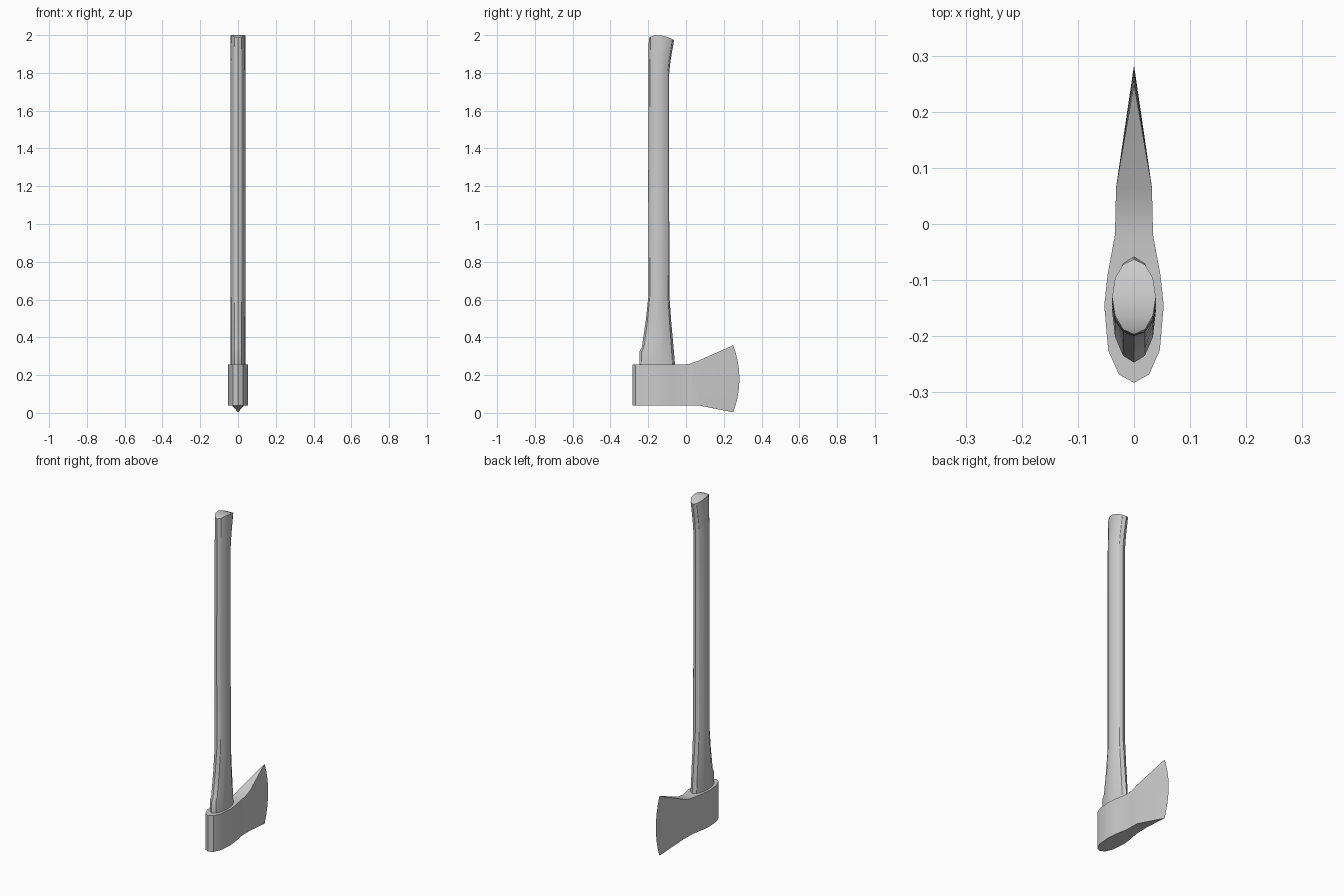
import bpy, math

cube = bpy.data.objects.get("Cube")
if cube:
    bpy.data.objects.remove(cube, do_unlink=True)

grey = bpy.data.materials.new("plain grey")
grey.use_nodes = True
colour = (0.6, 0.6, 0.6, 1)
grey.diffuse_color = colour
grey.node_tree.nodes["Principled BSDF"].inputs["Base Color"].default_value = colour


def make(name, verts, faces):
    mesh = bpy.data.meshes.new(name)
    mesh.from_pydata(verts, [], faces)
    mesh.validate()
    mesh.materials.append(grey)
    obj = bpy.data.objects.new(name, mesh)
    bpy.context.collection.objects.link(obj)
    bpy.ops.object.select_all(action='DESELECT')
    obj.select_set(True)
    bpy.context.view_layer.objects.active = obj
    bpy.ops.object.mode_set(mode='EDIT')
    bpy.ops.mesh.select_all(action='SELECT')
    bpy.ops.mesh.remove_doubles(threshold=0.0005)
    bpy.ops.mesh.normals_make_consistent(inside=False)
    bpy.ops.object.mode_set(mode='OBJECT')
    bpy.ops.object.shade_smooth_by_angle(angle=math.radians(30))
    return obj


# Axe head: stations from poll to cutting edge (y, half width, bottom, top)
stations = [(-0.283, 0, 0.04, 0.255), (-0.268, 0.027, 0.04, 0.255),
            (-0.225, 0.046, 0.04, 0.255), (-0.145, 0.053, 0.04, 0.255),
            (-0.09, 0.047, 0.04, 0.255), (-0.02, 0.034, 0.04, 0.255),
            (0.02, 0.033, 0.04, 0.26), (0.065, 0.032, 0.04, 0.276),
            (0.25, 0, 0.003, 0.358)]
ROWS = 8
verts, faces = [], []
for y, w, low, high in stations:
    for side in (1, -1):
        for r in range(ROWS + 1):
            t = r / ROWS
            bulge = 0.033 * (1 - (2 * t - 1) ** 2) if y > 0.2 else 0
            verts.append((side * w, y + bulge, low + (high - low) * t))
n = ROWS + 1
for s in range(len(stations) - 1):
    a, b = s * 2 * n, (s + 1) * 2 * n
    for r in range(ROWS):
        faces.append((a + r, b + r, b + r + 1, a + r + 1))
        faces.append((a + n + r, a + n + r + 1, b + n + r + 1, b + n + r))
    for r in (0, ROWS):
        faces.append((a + r, b + r, b + n + r, a + n + r))
make("axe_head", verts, faces)

# Handle: oval rings from the head to the grip end (z, front y, back y)
rings = [(0.24, -0.247, -0.057), (0.325, -0.247, -0.064),
         (0.347, -0.234, -0.066), (0.48, -0.214, -0.078),
         (0.62, -0.199, -0.088), (1.2, -0.2, -0.089),
         (1.8, -0.199, -0.089), (1.87, -0.198, -0.081),
         (1.97, -0.197, -0.063)]
SIDES = 12
verts, faces = [], []
for i, (z, front, back) in enumerate(rings):
    mid, half = (front + back) / 2, (back - front) / 2
    for k in range(SIDES):
        ang = 2 * math.pi * k / SIDES
        y = mid - half * math.cos(ang)
        top = z
        if i == len(rings) - 1:
            # Domed, backward sloping end
            u = (y + 0.155) / 0.092
            top = 2.0 - 0.026 * u * u if u > 0 else 2.0 - 0.07 * u * u
        verts.append((0.039 * math.sin(ang), y, top))
for i in range(len(rings) - 1):
    for k in range(SIDES):
        j = (k + 1) % SIDES
        a, b = i * SIDES, (i + 1) * SIDES
        faces.append((a + k, a + j, b + j, b + k))
# End caps as strips joining mirrored points
for base in (0, (len(rings) - 1) * SIDES):
    for k in range(SIDES // 2):
        strip = [base + k, base + k + 1, base + (SIDES - k - 1) % SIDES,
                 base + (SIDES - k) % SIDES]
        faces.append(tuple(dict.fromkeys(strip)))
make("handle", verts, faces)
